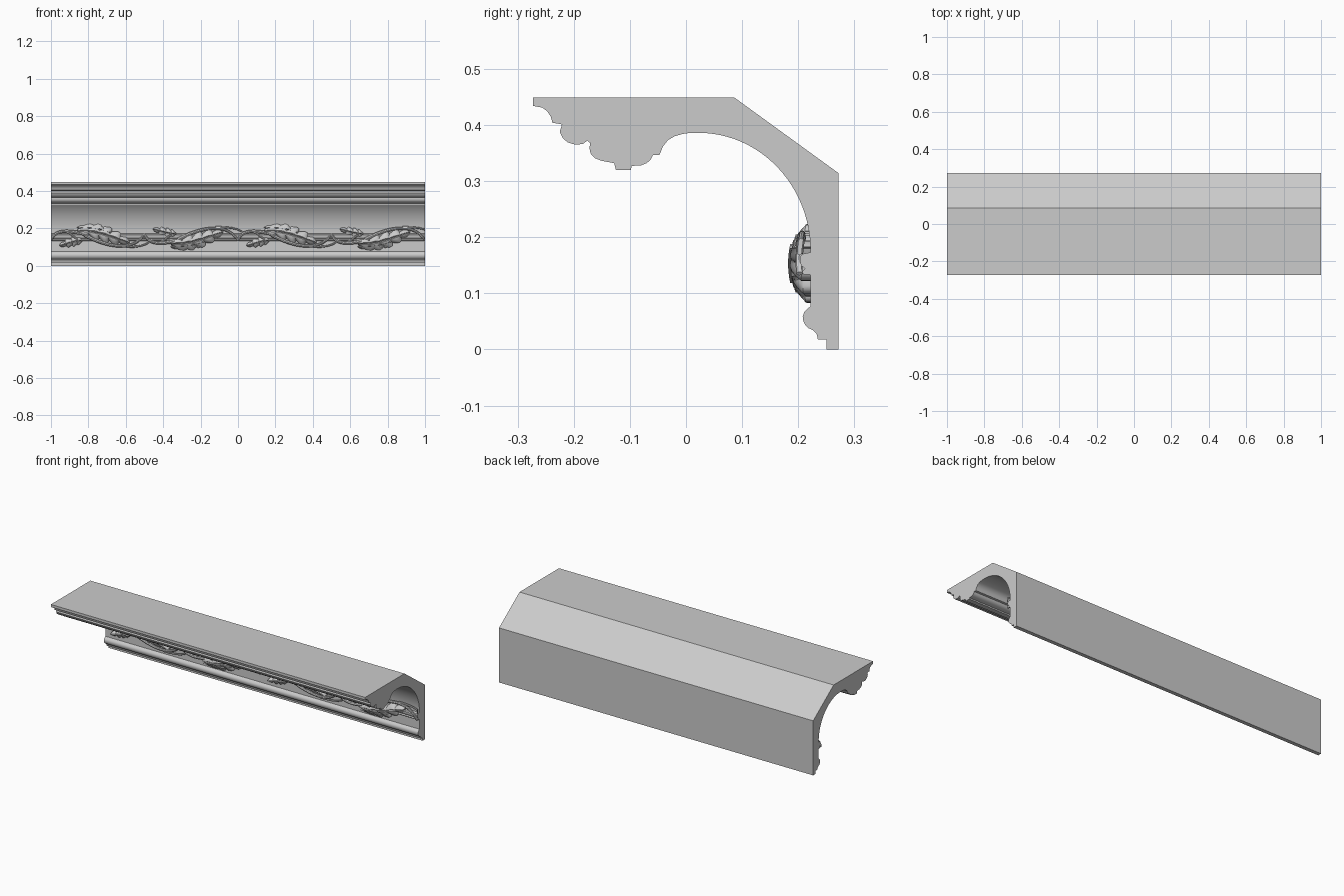
import bpy, bmesh, math
from mathutils import Vector

if "Cube" in bpy.data.objects:
    bpy.data.objects.remove(bpy.data.objects["Cube"])

MID = 0.153      # height of the ornament's centre line
FACE = 0.222     # y of the flat band behind the ornament


def finish(name, bm, angle):
    bmesh.ops.recalc_face_normals(bm, faces=bm.faces)
    me = bpy.data.meshes.new(name)
    bm.to_mesh(me)
    bm.free()
    ob = bpy.data.objects.new(name, me)
    bpy.context.collection.objects.link(ob)
    bpy.ops.object.select_all(action='DESELECT')
    ob.select_set(True)
    bpy.context.view_layer.objects.active = ob
    bpy.ops.object.shade_smooth_by_angle(angle=math.radians(angle))
    return ob


# Cornice body: section in (y, z) extruded along x
profile = [(-.273, .449), (.086, .449), (.272, .314), (.272, 0), (.25, 0), (.25, .018),
           (.235, .018), (.233, .027), (.227, .034), (.218, .038), (.212, .044), (.209, .051),
           (.208, .059), (.211, .067), (.217, .073), (.222, .077), (.222, .133), (.209, .134),
           (.207, .139), (.212, .144), (.206, .149), (.203, .156), (.203, .165), (.207, .17), (.222, .173)]
for i in range(1, 25):                     # quarter-ellipse cove
    a = math.pi / 2 * i / 24
    profile.append((.022 + .2 * math.cos(a), .175 + .211 * math.sin(a)))
profile += [(.008, .386), (-.006, .384), (-.02, .38), (-.032, .373), (-.041, .362), (-.047, .347),
            (-.059, .346), (-.063, .338), (-.07, .332), (-.08, .328), (-.097, .327), (-.098, .32),
            (-.125, .32), (-.128, .332), (-.15, .336), (-.163, .341), (-.17, .349), (-.172, .358),
            (-.171, .368), (-.176, .372), (-.184, .366), (-.198, .365), (-.211, .369), (-.22, .377),
            (-.225, .388), (-.221, .401), (-.238, .404), (-.241, .415), (-.247, .424),
            (-.256, .431), (-.273, .434)]
bm = bmesh.new()
face = bm.faces.new([bm.verts.new((-1, y, z)) for y, z in profile])
ext = bmesh.ops.extrude_face_region(bm, geom=[face])
bmesh.ops.translate(bm, vec=(2, 0, 0), verts=[v for v in ext['geom'] if isinstance(v, bmesh.types.BMVert)])
finish("cornice_body", bm, 30)


def dome(z):
    """Height of the rounded relief envelope at z."""
    return .037 * math.sqrt(max(.12, 1 - ((z - MID) / .078) ** 2))


def bez(p, t):
    u = 1 - t
    return p[0] * u**3 + p[1] * 3*u*u*t + p[2] * 3*u*t*t + p[3] * t**3


def spine(pts, n):
    """Sample a bezier with its unit tangents."""
    P = [Vector(q) for q in pts]
    out = []
    for i in range(n + 1):
        t = i / n
        d = bez(P, min(1, t + .01)) - bez(P, max(0, t - .01))
        out.append((t, bez(P, t), d.normalized()))
    return out


def put(bm, x, z, h, k):
    """Place a point of repeat k, upside down for odd repeats."""
    zz = z if k % 2 == 0 else 2 * MID - z
    return bm.verts.new((max(-1, min(1, x - 1 + .5 * k)), FACE - h, zz))


def skin(bm, rows, loop=False):
    for a, b in zip(rows, rows[1:]):
        n = len(a)
        for j in range(n if loop else n - 1):
            bm.faces.new((a[j], a[(j + 1) % n], b[(j + 1) % n], b[j]))


def leaf(bm, pts, width, lobes, k, lift=1.0):
    """Lobed acanthus-like leaf with a grooved midrib and swept side veins."""
    S = [-1, -1, -.9, -.75, -.55, -.35, -.15, -.05, 0, .05, .15, .35, .55, .75, .9, 1, 1]
    rows = []
    for t, p, d in spine(pts, lobes * 9):
        n = Vector((-d.y, d.x))
        ph = (t * lobes) % 1
        cut = .58 + .42 * math.sin(math.pi * ph ** 1.4) ** .7
        w = width * (math.sin(math.pi * min(1, .06 + .94 * t ** .85)) ** .6) * cut if t < 1 else .001
        row = []
        for j, s in enumerate(S):
            q = p + n * (s * w) + d * (abs(s) ** 1.5 * w * .45)
            q.y = max(.082, min(.226, q.y))
            vein = 1 - .28 * abs(s) * (1 - math.sin(math.pi * ph))
            h = dome(q.y) * lift * (1 - .5 * s * s) * vein
            if abs(s) < .02:
                h += .003
            elif abs(s) < .1:
                h -= .004
            if j in (0, len(S) - 1):
                h = -.004
            row.append(put(bm, q.x, q.y, h, k))
        rows.append(row)
    skin(bm, rows)


def stem(bm, pts, r0, r1, k, lift=.55):
    """Tapering round stem."""
    rows = []
    for t, p, d in spine(pts, 24):
        n, r = Vector((-d.y, d.x)), r0 + (r1 - r0) * t
        rows.append([put(bm, p.x + n.x * r * math.cos(a), p.y + n.y * r * math.cos(a),
                         dome(p.y) * lift + r * math.sin(a), k)
                     for a in [math.tau * i / 8 for i in range(8)]])
    skin(bm, rows, True)
    bm.faces.new(rows[0])
    bm.faces.new(rows[-1][::-1])


# Running foliage: one half-wave motif repeated, flipped each time
for k in range(4):
    bm = bmesh.new()
    leaf(bm, [(.14, .186), (.24, .195), (.32, .155), (.42, .125)], .046, 5, k)
    leaf(bm, [(.32, .175), (.27, .2), (.22, .2), (.14, .205)], .026, 4, k, .85)
    leaf(bm, [(.17, .135), (.14, .135), (.1, .125), (.045, .108)], .026, 4, k, .8)
    finish("leaves_%d" % (k + 1), bm, 40)

    bm = bmesh.new()
    stem(bm, [(0, .135), (.02, .2), (.1, .19), (.2, .165)], .007, .01, k)
    stem(bm, [(.18, .165), (.3, .1), (.44, .07), (.5, .171)], .01, .006, k)
    stem(bm, [(.08, .182), (.12, .17), (.12, .14), (.17, .135)], .006, .005, k)
    stem(bm, [(.38, .1), (.44, .1), (.5, .1), (.535, .135)], .006, .004, k)
    finish("stem_%d" % (k + 1), bm, 40)
